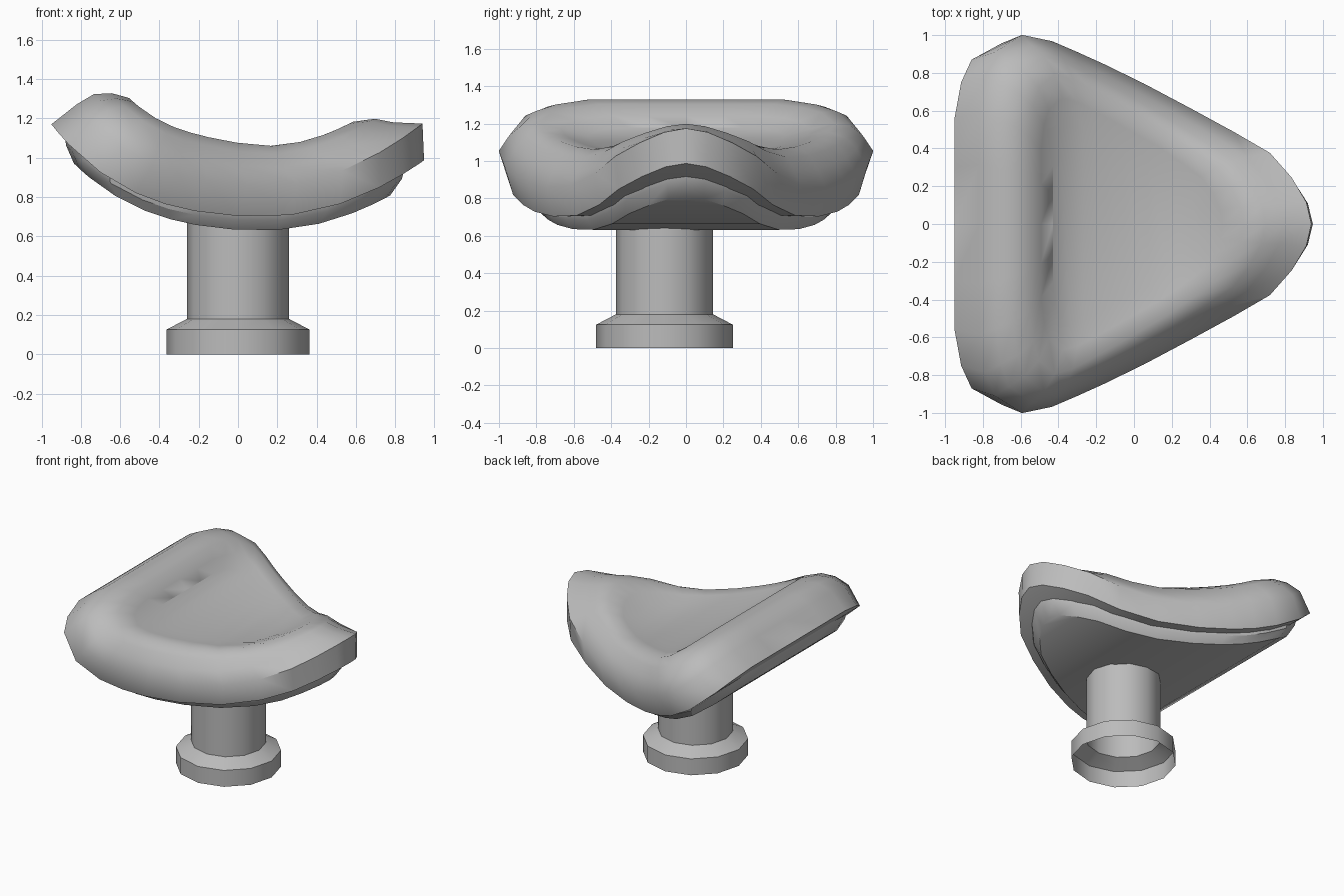
import bpy, bmesh, math
from mathutils import Vector

if "Cube" in bpy.data.objects:
    bpy.data.objects.remove(bpy.data.objects["Cube"])

grey = bpy.data.materials.new("plain_grey")
grey.use_nodes = True
grey.diffuse_color = (0.5, 0.5, 0.5, 1)
grey.node_tree.nodes["Principled BSDF"].inputs["Base Color"].default_value = (0.5, 0.5, 0.5, 1)

# Half plan of the seat, from back edge to nose (rounded triangle)
HALF = [(-.95, .0), (-.95, .3), (-.95, .56), (-.915, .75), (-.86, .87), (-.70, .957),
        (-.52, .925), (-.37, .87), (-.22, .81), (0, .712), (.27, .585), (.52, .465),
        (.72, .36), (.84, .235), (.92, .11), (.947, 0)]
N = len(HALF)
BACK, CENTRE, RADIUS = -.95, -.19, .76      # back edge, incentre and inradius of the plan


def sweep(x):
    """Height and slope of the saddle curve along x."""
    u = x - .13
    if u > 0:
        return .7 + .43 * u * u, .86 * u
    return .7 + .219 * u**2 + .158 * u**4, .438 * u + .632 * u**3


def bent(x, y, h):
    """Offset along the normal of the saddle curve."""
    z, slope = sweep(x)
    h *= 1 + max(-.03, min(.04, -.15 * x))
    n = Vector((-slope, 0, 1)).normalized()
    return Vector((x, y, z)) + n * h


def raised(x, y, h):
    """Offset straight up from the saddle curve."""
    return Vector((x, y, sweep(x)[0] + h))


def finish(bm, name, angle):
    bmesh.ops.recalc_face_normals(bm, faces=bm.faces)
    mesh = bpy.data.meshes.new(name)
    bm.to_mesh(mesh)
    bm.free()
    mesh.materials.append(grey)
    obj = bpy.data.objects.new(name, mesh)
    bpy.context.collection.objects.link(obj)
    bpy.ops.object.select_all(action='DESELECT')
    obj.select_set(True)
    bpy.context.view_layer.objects.active = obj
    bpy.ops.object.shade_smooth_by_angle(angle=math.radians(angle))


def bridge(bm, a, b):
    k = len(a)
    for i in range(k):
        j = (i + 1) % k
        bm.faces.new((a[i], a[j], b[j], b[i]))


def cap(bm, ring):
    """Fill a ring with strips across the mirror plane."""
    k = len(ring)
    for i in range(N - 1):
        face = [ring[i], ring[i + 1], ring[(k - i - 1) % k], ring[(k - i) % k]]
        bm.faces.new(list(dict.fromkeys(face)))


def shell(name, rings, place, angle):
    """Stack of scaled copies of the plan; outward flares keep the back edge in place."""
    outline = HALF + [(x, -y) for x, y in HALF[-2:0:-1]]
    bm = bmesh.new()
    loops = []
    for inset, h in rings:
        s = 1 - inset / RADIUS
        c = BACK if inset < 0 else CENTRE
        loops.append([bm.verts.new(place(c + (x - c) * s, y * s, h)) for x, y in outline])
    for a, b in zip(loops, loops[1:]):
        bridge(bm, a, b)
    cap(bm, loops[0])
    cap(bm, loops[-1])
    finish(bm, name, angle)


# Padded seat with a soft rim, and the thin plate under it
shell("seat_cushion", [(0, 0), (-.035, .16), (.01, .255), (.055, .325), (.13, .37),
                       (.23, .363), (.34, .345)], bent, 50)
shell("seat_plate", [(.07, .01), (.075, -.02), (.115, -.07)], raised, 30)

# Hollow post with a flared foot, open at the bottom
bm = bmesh.new()
loops = []
for r, z in [(.365, 0), (.365, .125), (.26, .18), (.26, .75)]:
    loops.append([bm.verts.new((r * math.cos(t * math.tau / 12),
                                r * math.sin(t * math.tau / 12) - .115, z))
                  for t in range(12)])
for a, b in zip(loops, loops[1:]):
    bridge(bm, a, b)
finish(bm, "post", 35)
